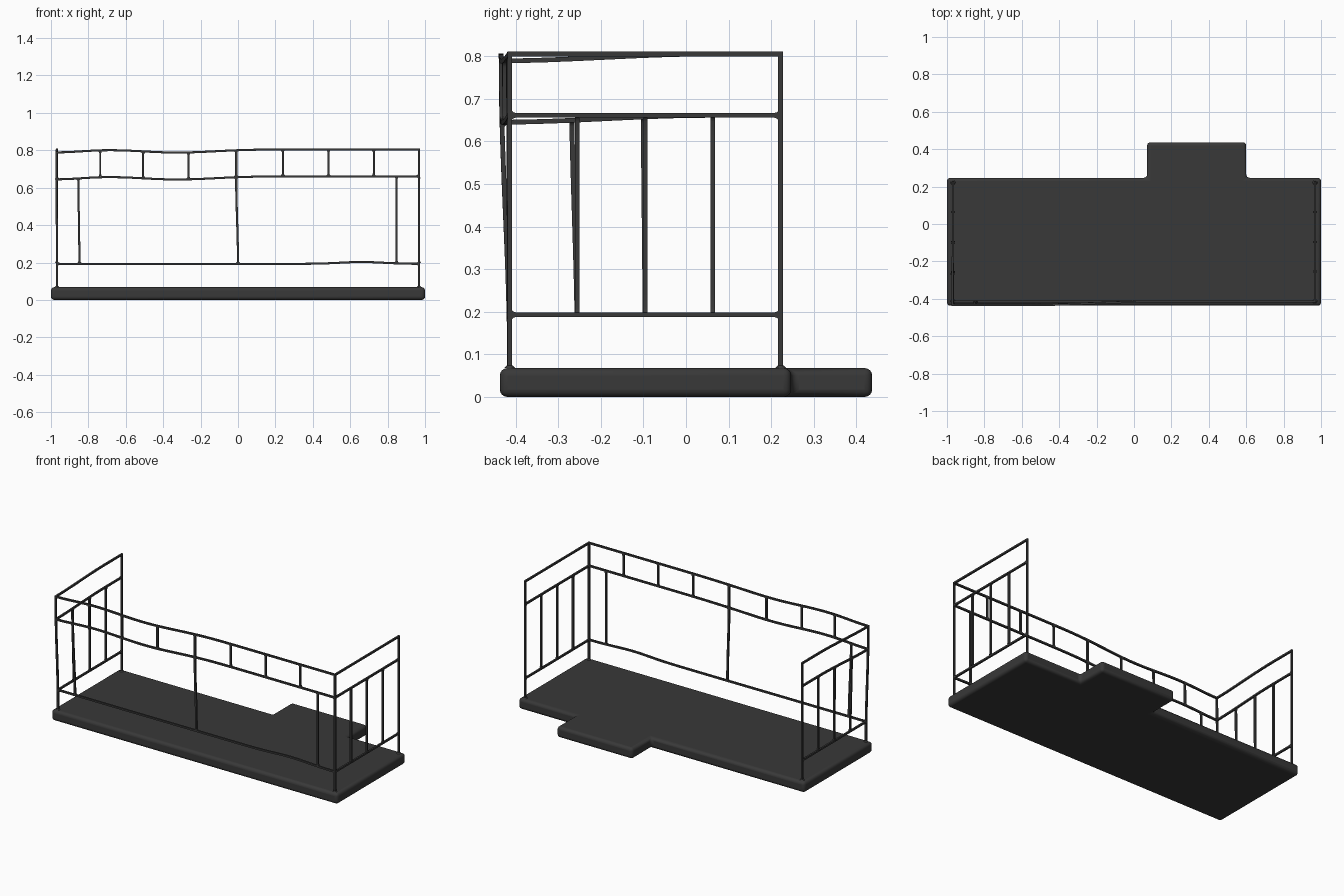
import bpy, bmesh, math
from mathutils import Vector

cube = bpy.data.objects.get("Cube")
if cube:
    bpy.data.objects.remove(cube, do_unlink=True)

iron = bpy.data.materials.new("dark_iron")
iron.use_nodes = True
COLOUR = (0.04, 0.04, 0.04, 1)
iron.diffuse_color = COLOUR
iron.node_tree.nodes["Principled BSDF"].inputs["Base Color"].default_value = COLOUR

X, FRONT, BACK = 0.968, -0.414, 0.222      # railing footprint
DECK, LOW, MID, TOP = 0.068, 0.193, 0.661, 0.805
HALF = 0.0055                              # half thickness of a bar


def smooth(t):
    t = max(0.0, min(1.0, t))
    return t * t * (3 - 2 * t)


def bell(x, centre, width):
    return math.exp(-((x - centre) / width) ** 2)


def dent(p):
    """Bend the right front corner and ripple the lower front rail."""
    up = smooth((p.z - LOW) / (MID - LOW))
    near = smooth((0.05 - p.y) / (0.05 - FRONT))
    side = smooth((0.15 - p.x) / 0.7)
    sag = 0.016 * bell(p.x, -X, 0.2) + 0.017 * bell(p.x, -0.3, 0.27)
    lean = 0.02 * side * near * smooth((p.z - DECK) / (TOP - DECK))
    shift = 0.025 * bell(p.x, -0.37, 0.38) * up * near
    ripple = 0.01 * bell(p.x, 0.66, 0.16) * near * (1 - up) * smooth((p.z - DECK) / 0.1)
    return p + Vector((-shift, -lean, ripple - sag * up * near))


def finish(bm, name):
    bmesh.ops.recalc_face_normals(bm, faces=bm.faces)
    mesh = bpy.data.meshes.new(name)
    bm.to_mesh(mesh)
    bm.free()
    mesh.materials.append(iron)
    obj = bpy.data.objects.new(name, mesh)
    bpy.context.collection.objects.link(obj)
    return obj


def shade(obj):
    bpy.ops.object.select_all(action="DESELECT")
    obj.select_set(True)
    bpy.context.view_layer.objects.active = obj
    bpy.ops.object.shade_smooth_by_angle(angle=math.radians(40))


def bar(name, a, b, flare=True):
    """Square bar from a to b, with flared welds at its ends."""
    a, b = Vector(a), Vector(b)
    axis = (b - a).normalized()
    length = (b - a).length
    u = Vector((0, 0, 1)) if abs(axis.z) < 0.5 else Vector((1, 0, 0))
    v = axis.cross(u)
    count = max(4, int(length / 0.05))
    rings = [(length * i / count, 1.0) for i in range(count + 1)]
    if flare:
        ends = [(HALF, 1.9), (HALF + 0.003, 1.35), (HALF + 0.009, 1.0)]
        rings = ends + rings[1:-1] + [(length - d, s) for d, s in reversed(ends)]
    bm = bmesh.new()
    loops = []
    for d, s in rings:
        r = HALF * s
        loops.append([bm.verts.new(dent(a + axis * d + u * r * i + v * (r if flare is False else min(r, HALF)) * j))
                      for i, j in ((-1, -1), (1, -1), (1, 1), (-1, 1))])
    for l0, l1 in zip(loops, loops[1:]):
        for k in range(4):
            n = (k + 1) % 4
            bm.faces.new((l0[k], l0[n], l1[n], l1[k]))
    bm.faces.new(loops[0])
    bm.faces.new(loops[-1])
    shade(finish(bm, name))


# Floor slab with a step at the back, rounded all round
bm = bmesh.new()
outline = [(-1, -0.437), (1, -0.437), (1, 0.247), (0.6, 0.247),
           (0.6, 0.437), (0.07, 0.437), (0.07, 0.247), (-1, 0.247)]
base = bm.faces.new([bm.verts.new((x, y, 0)) for x, y in outline])
top = bmesh.ops.extrude_face_region(bm, geom=[base])["geom"]
bmesh.ops.translate(bm, vec=(0, 0, DECK), verts=[g for g in top if isinstance(g, bmesh.types.BMVert)])
slab = finish(bm, "floor_slab")
bevel = slab.modifiers.new("rounded_edges", "BEVEL")
bevel.width = 0.018
bevel.segments = 4
shade(slab)

# Corner posts with small feet, and the side panels
for side, s in (("left", 1), ("right", -1)):
    for place, y in (("front", FRONT), ("back", BACK)):
        bar(f"{side}_{place}_post", (s * X, y, DECK - 0.01), (s * X, y, TOP + HALF), False)
        bm = bmesh.new()
        bmesh.ops.create_cone(bm, cap_ends=True, segments=12, radius1=0.013, radius2=0.007, depth=0.006)
        bmesh.ops.translate(bm, vec=(s * X, y, DECK + 0.003), verts=bm.verts)
        shade(finish(bm, f"{side}_{place}_foot"))
    for level, z in (("low", LOW), ("middle", MID), ("top", TOP)):
        bar(f"{side}_{level}_rail", (s * X, FRONT, z), (s * X, BACK, z), level != "top")
    for i in (1, 2, 3):
        y = FRONT + (BACK - FRONT) * i / 4
        bar(f"{side}_baluster_{i}", (s * X, y, LOW), (s * X, y, MID))

# Front rails
for level, z in (("low", LOW), ("middle", MID), ("top", TOP)):
    bar(f"front_{level}_rail", (-X, FRONT, z), (X, FRONT, z), level != "top")

# Short balusters in the upper band, tall ones below it
for i in range(1, 8):
    x = -X + X * i / 4
    bar(f"front_short_baluster_{i}", (x, FRONT, MID), (x, FRONT, TOP))
for i, x in enumerate((-0.848, 0, 0.848), 1):
    bar(f"front_tall_baluster_{i}", (x, FRONT, LOW), (x, FRONT, MID))
